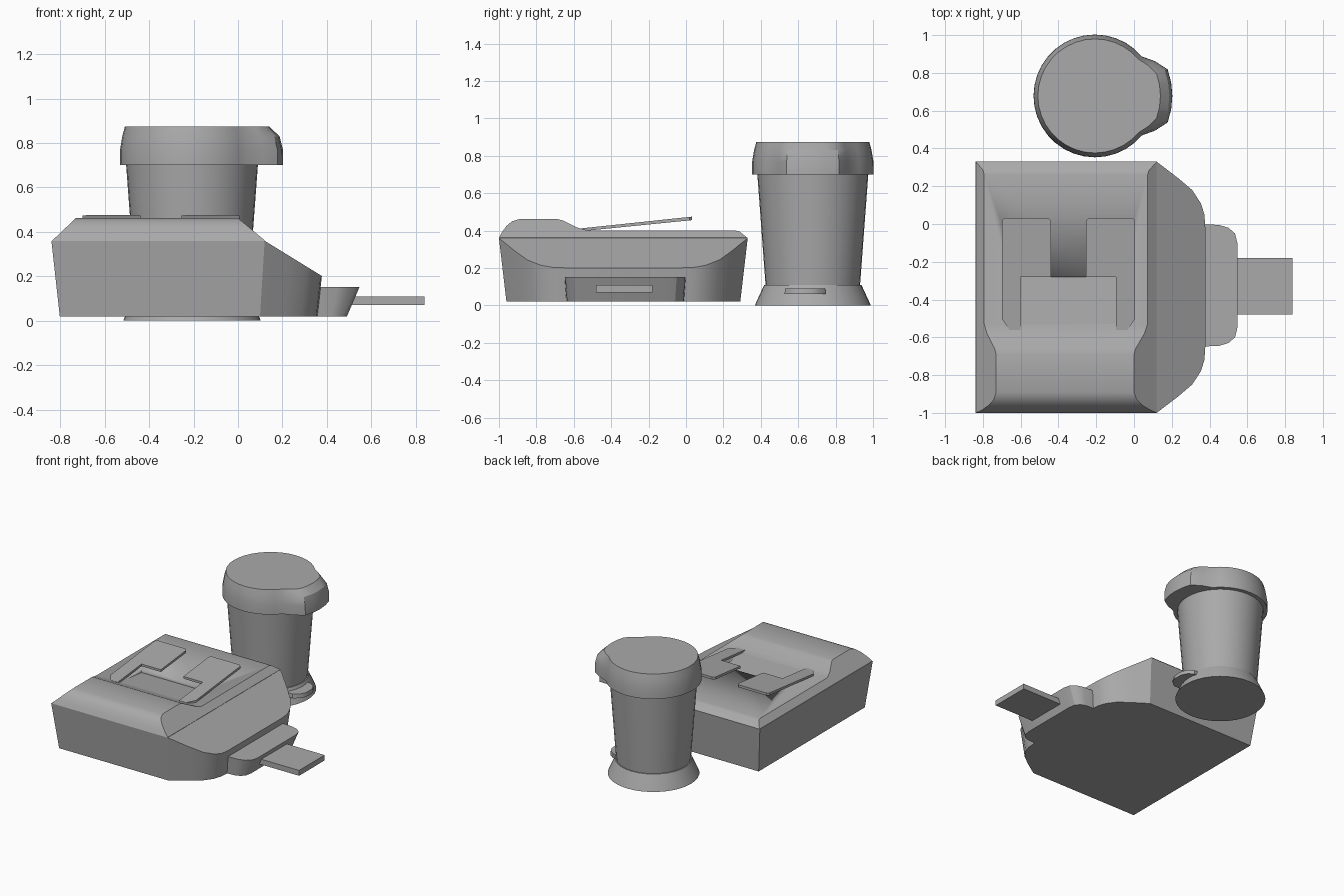
import bpy, bmesh, math
from mathutils import Vector

if "Cube" in bpy.data.objects:
    bpy.data.objects.remove(bpy.data.objects["Cube"], do_unlink=True)

grey = bpy.data.materials.new("plain_grey")
grey.use_nodes = True
grey.diffuse_color = (0.4, 0.4, 0.4, 1)
grey.node_tree.nodes["Principled BSDF"].inputs["Base Color"].default_value = (0.4, 0.4, 0.4, 1)


def finish(name, bm, angle=30):
    """Turn a bmesh into a smooth-shaded object with sharp edges kept."""
    bmesh.ops.recalc_face_normals(bm, faces=bm.faces)
    mesh = bpy.data.meshes.new(name)
    bm.to_mesh(mesh)
    bm.free()
    mesh.materials.append(grey)
    mesh.shade_smooth()
    mesh.set_sharp_from_angle(angle=math.radians(angle))
    obj = bpy.data.objects.new(name, mesh)
    bpy.context.collection.objects.link(obj)
    return obj


def loft(rings):
    """Skin a stack of equal-length point rings and cap both ends."""
    bm = bmesh.new()
    rows = [[bm.verts.new(p) for p in ring] for ring in rings]
    for low, high in zip(rows, rows[1:]):
        for i in range(len(low)):
            j = (i + 1) % len(low)
            bm.faces.new((low[i], low[j], high[j], high[i]))
    bm.faces.new(rows[0])
    bm.faces.new(rows[-1])
    bmesh.ops.recalc_face_normals(bm, faces=bm.faces)
    return bm


def cut(bm, point, normal):
    """Remove what lies on the normal's side of a plane and close the hole."""
    hit = bmesh.ops.bisect_plane(bm, geom=bm.verts[:] + bm.edges[:] + bm.faces[:],
                                 plane_co=point, plane_no=normal, clear_outer=True)
    edges = [e for e in hit["geom_cut"] if isinstance(e, bmesh.types.BMEdge)]
    bmesh.ops.holes_fill(bm, edges=edges)


def tapered(outline, z0, z1, centre, sx, sy):
    """Prism whose bottom outline is shrunk about a centre."""
    cx, cy = centre
    low = [(cx + (x - cx) * sx, cy + (y - cy) * sy, z0) for x, y in outline]
    return loft([low, [(x, y, z1) for x, y in outline]])


def mirrored(half, mid):
    """Complete an outline by reflecting it in y = mid."""
    return half + [(x, 2 * mid - y) for x, y in reversed(half)]


# Main housing, with rounded right corners and a sloping right shoulder
half = [(-0.84, -1), (0.12, -1), (0.24, -0.92), (0.32, -0.86),
        (0.37, -0.79), (0.39, -0.73), (0.395, -0.66)]
bm = tapered(mirrored(half, -0.335), 0.02, 0.36, (-0.2225, -0.335), 0.939, 0.94)
cut(bm, (0.12, 0, 0.36), Vector((0.16, 0, 0.26)))
finish("housing", bm)

# Top cover: side profile with a front hump, chamfered along both sides
profile = [(-1, 0.36), (-0.985, 0.39), (-0.96, 0.425), (-0.93, 0.45), (-0.89, 0.462),
           (-0.69, 0.462), (-0.66, 0.455), (-0.58, 0.416), (-0.53, 0.402),
           (0.26, 0.402), (0.285, 0.396), (0.33, 0.36)]
bm = loft([[(x, y, z) for y, z in profile] for x in (-0.84, 0.12)])
cut(bm, (-0.835, 0, 0.362), Vector((-0.1, 0, 0.105)))
cut(bm, (0.12, 0, 0.362), Vector((0.1, 0, 0.12)))
cover = finish("top_cover", bm)

# Ramped finger recess in the cover
wedge = [(-0.53, 0.402), (-0.28, 0.378), (-0.28, 0.43), (-0.53, 0.43)]
cutter = finish("recess_cutter", loft([[(x, y, z) for y, z in wedge] for x in (-0.6, -0.09)]))
cutter.hide_render = True
cutter.hide_set(True)
mod = cover.modifiers.new("recess", "BOOLEAN")
mod.operation = "DIFFERENCE"
mod.solver = "EXACT"
mod.object = cutter

# Pair of tilted clip arms, mirrored about x = -0.347
arm = [(-0.685, 0.033), (-0.455, 0.033), (-0.44, 0.018), (-0.44, -0.28), (-0.6, -0.28),
       (-0.6, -0.56), (-0.66, -0.56), (-0.7, -0.5), (-0.7, 0.018)]
for side, sign in (("right", 1), ("left", -1)):
    rings = [[(-0.347 + sign * (x + 0.347), y, z + slope * (y + 0.57)) for x, y in arm]
             for z, slope in ((0.396, 0.1), (0.411, 0.106))]
    finish(side + "_clip_arm", loft(rings))

# Plug block and flat tab on the left side
block = [(0.33, -0.65), (0.45, -0.645), (0.5, -0.63), (0.535, -0.6), (0.547, -0.55)]
finish("plug_block", tapered(mirrored(block, -0.325), 0.02, 0.152, (0.33, -0.325), 0.74, 0.97))
tab = [(0.4, -0.48), (0.84, -0.48)]
finish("plug_tab", tapered(mirrored(tab, -0.33), 0.07, 0.11, (0.62, -0.33), 1, 1))

# Cup: flared foot, tapered wall and a lid with a pouring lip
CX, CY, SIDES = -0.207, 0.678, 36


def ring(z, radius, lip=0.0):
    points = []
    for i in range(SIDES):
        a = math.tau * i / SIDES
        off = abs(math.degrees(math.atan2(math.sin(a), math.cos(a))))
        bump = max(0.0, min(1.0, (38 - off) / 16))
        r = radius + lip * bump
        points.append((CX + r * math.cos(a), CY + r * math.sin(a), z))
    return points


finish("cup_foot", loft([ring(0, 0.31), ring(0.03, 0.297), ring(0.11, 0.26)]))
finish("cup_wall", loft([ring(0.1, 0.252), ring(0.72, 0.298)]))
finish("cup_lid", loft([ring(0.7, 0.325, 0.085), ring(0.77, 0.324, 0.085),
                        ring(0.83, 0.314, 0.08), ring(0.875, 0.302, 0.045)]))

# Small rounded catch on the foot
catch = [(0.0, 0.53), (0.08, 0.53), (0.12, 0.56), (0.14, 0.6)]
finish("foot_catch", tapered(mirrored(catch, 0.637), 0.06, 0.09, (0, 0.637), 1.02, 1.03))
